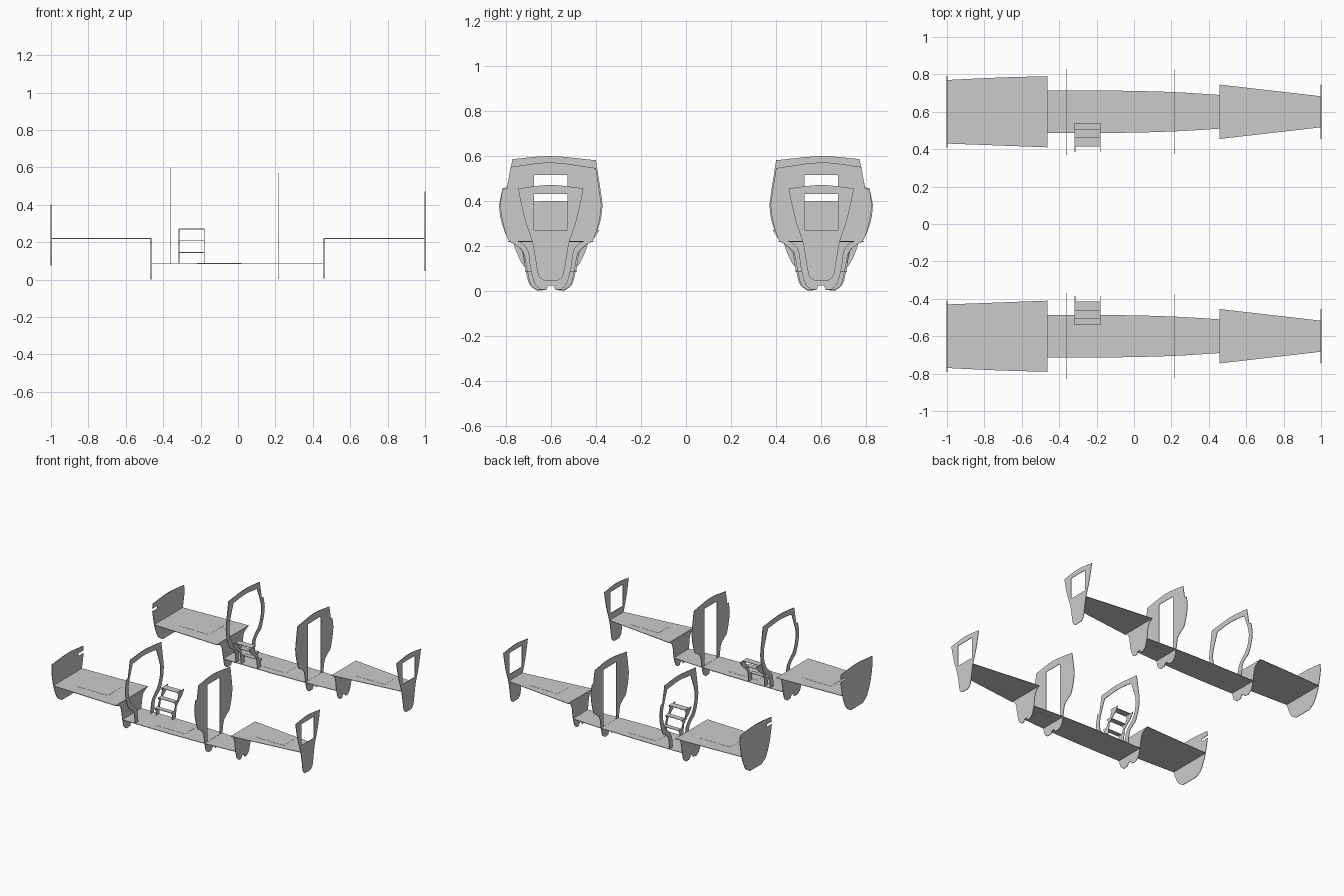
import bpy, bmesh
from mathutils import Vector

if "Cube" in bpy.data.objects:
    bpy.data.objects.remove(bpy.data.objects["Cube"])

C = 0.6      # centreline of each hull
T = 0.004    # sheet thickness


def smooth(pts, n=5):
    """Catmull-Rom curve through a few points."""
    p = [Vector(q) for q in pts]
    p = [2 * p[0] - p[1]] + p + [2 * p[-1] - p[-2]]
    out = []
    for a, b, c, d in zip(p, p[1:], p[2:], p[3:]):
        for i in range(n):
            t = i / n
            out.append(0.5 * (2 * b + (c - a) * t + (2 * a - 5 * b + 4 * c - d) * t * t
                              + (3 * b - a - 3 * c + d) * t ** 3))
    return [tuple(v) for v in out] + [tuple(pts[-1])]


def flip(pts):
    return [(-u, v) for u, v in reversed(pts)]


def rect(u0, u1, v0, v1):
    return [(u0, v0), (u1, v0), (u1, v1), (u0, v1)]


def sheet(name, loops, place):
    """Flat sheet from an outline plus holes, thickened and mirrored to the other hull."""
    bm = bmesh.new()
    edges = []
    for loop in loops:
        vs = [bm.verts.new(place(u, v)) for u, v in loop]
        edges += [bm.edges.new((vs[i - 1], vs[i])) for i in range(len(vs))]
    bmesh.ops.triangle_fill(bm, edges=edges, use_beauty=True, use_dissolve=False)
    bmesh.ops.recalc_face_normals(bm, faces=bm.faces)
    me = bpy.data.meshes.new(name)
    bm.to_mesh(me)
    bm.free()
    ob = bpy.data.objects.new(name, me)
    bpy.context.collection.objects.link(ob)
    sol = ob.modifiers.new("Thickness", 'SOLIDIFY')
    sol.thickness, sol.offset = T, 0
    ob.modifiers.new("Both hulls", 'MIRROR').use_axis = (False, True, False)
    return ob


def bulkhead(name, x, *loops):      # u = outward from hull centre, v = z
    return sheet(name, loops, lambda u, v: (x, C + u, v))


def floor(name, z, *loops):         # u = x, v = outward from hull centre
    return sheet(name, loops, lambda u, v: (u, C + v, z))


# Floors: stepped up at both ends
floor("aft_floor", 0.22, [(-1, -0.17), (-0.465, -0.19), (-0.465, 0.19)]
      + smooth([(-0.465, 0.19), (-0.72, 0.183), (-1, 0.17)])[1:])
edge = smooth([(-0.465, 0.113), (-0.1, 0.113), (0.215, 0.105), (0.46, 0.09)])
floor("middle_floor", 0.085, edge + [(u, -v) for u, v in reversed(edge)])
floor("forward_floor", 0.22, [(0.46, -0.145), (1, -0.083), (1, 0.083), (0.46, 0.145)])

# Floor hatches
for name, x0, x1, w, z in (("aft_hatch", -0.85, -0.6, 0.09, 0.221),
                           ("middle_hatch", -0.22, 0.02, 0.06, 0.086),
                           ("sump_hatch", 0.28, 0.39, 0.05, 0.084),
                           ("forward_hatch", 0.605, 0.845, 0.06, 0.221)):
    floor(name, z, rect(x0, x1, -w, w))

# Lower step bulkheads with a drain notch in the keel
notch = [(-0.02, 0.005), (-0.012, 0.025), (0.012, 0.025), (0.02, 0.005)]
aft = smooth([(0.06, 0), (0.095, 0.03), (0.113, 0.1), (0.13, 0.18), (0.16, 0.207), (0.19, 0.22)])
bulkhead("aft_step_bulkhead", -0.465, notch + aft + flip(aft))
fwd = smooth([(0.045, 0.006), (0.07, 0.03), (0.09, 0.1), (0.1, 0.17), (0.12, 0.205), (0.145, 0.22)])
bulkhead("forward_step_bulkhead", 0.46, notch + fwd + flip(fwd))

# Main bulkhead with doorway
low = smooth([(0.06, 0.003), (0.09, 0.03), (0.107, 0.1), (0.122, 0.17), (0.16, 0.207),
              (0.19, 0.23), (0.215, 0.31), (0.225, 0.38)])
outer = low + [(0.215, 0.45), (0.195, 0.455), (0.178, 0.55)]
inner = low + smooth([(0.225, 0.38), (0.215, 0.45), (0.2, 0.545)])[1:]
top = smooth([(0.178, 0.55), (0, 0.57), (-0.2, 0.545)])[1:-1]
bulkhead("door_bulkhead", 0.215, notch + outer + top + flip(inner),
         rect(-0.075, 0.075, 0.088, 0.515))

# Open ring frame
side = smooth([(0.113, 0.087), (0.125, 0.17), (0.16, 0.207), (0.19, 0.23),
               (0.22, 0.31), (0.23, 0.38)])
o_out = side + [(0.215, 0.455), (0.195, 0.46), (0.17, 0.585)]
o_in = side + smooth([(0.23, 0.38), (0.222, 0.44), (0.2, 0.58)])[1:]
o_top = smooth([(0.17, 0.585), (0, 0.598), (-0.2, 0.58)])[1:-1]
i_side = smooth([(0.075, 0.087), (0.085, 0.17), (0.12, 0.22), (0.16, 0.26),
                 (0.187, 0.33), (0.19, 0.4), (0.165, 0.48), (0.14, 0.545)])
i_top = smooth([(0.14, 0.545), (0, 0.558), (-0.14, 0.545)])[1:-1]
inside = i_side + i_top + flip(i_side)
bulkhead("ring_frame", -0.36, o_out + o_top + flip(o_in) + inside[::-1])

# Aft end bulkhead, slotted on the inboard side
stern = smooth([(0.07, 0.075), (0.12, 0.11), (0.155, 0.18), (0.175, 0.25), (0.19, 0.33)])
slot = [(-0.19, 0.35), (-0.13, 0.35), (-0.13, 0.328)]
bulkhead("aft_end_bulkhead", -1, stern + smooth([(0.185, 0.385), (0, 0.4), (-0.185, 0.385)])
         + slot + flip(stern))

# Forward end bulkhead with window opening
bow = smooth([(0.03, 0.045), (0.055, 0.07), (0.07, 0.15), (0.083, 0.22), (0.11, 0.3),
              (0.13, 0.38), (0.145, 0.455)])
bulkhead("forward_end_bulkhead", 1, bow + smooth([(0.145, 0.455), (0, 0.47), (-0.145, 0.455)])[1:-1]
         + flip(bow), rect(-0.075, 0.075, 0.27, 0.43))

# Steps: three treads between two zigzag stringers resting on the hull side
for i, (y0, y1, z) in enumerate(((0.505, 0.54, 0.145), (0.465, 0.505, 0.21), (0.415, 0.465, 0.27))):
    floor(f"step_tread_{i + 1}", z, rect(-0.315, -0.18, y0 - C, y1 - C))
zigzag = [(0.487, 0.088), (0.525, 0.088), (0.525, 0.12), (0.54, 0.145), (0.505, 0.145),
          (0.488, 0.185), (0.505, 0.21), (0.465, 0.21), (0.45, 0.25), (0.465, 0.27),
          (0.385, 0.27), (0.41, 0.23), (0.44, 0.207), (0.475, 0.17)]
for name, x in (("aft_stringer", -0.315), ("forward_stringer", -0.18)):
    bulkhead(name, x, [(y - C, z) for y, z in zigzag])
